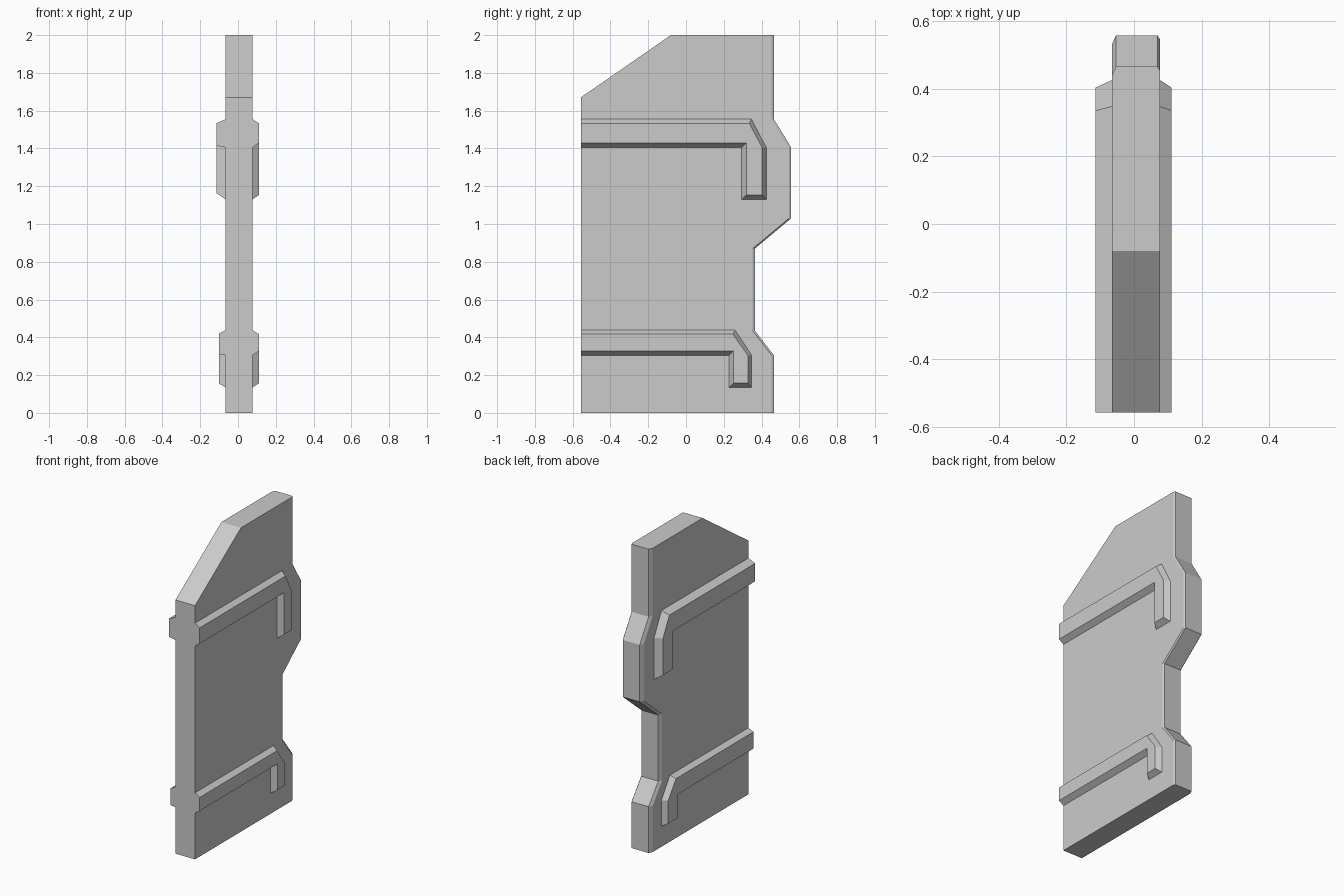
import bpy, bmesh

if "Cube" in bpy.data.objects:
    bpy.data.objects.remove(bpy.data.objects["Cube"])


def loft(name, sections):
    """Closed solid through matching (y, z) outlines at increasing or decreasing x."""
    bm = bmesh.new()
    rings = [[bm.verts.new((x, y, z)) for y, z in pts] for x, pts in sections]
    n = len(rings[0])
    for a, b in zip(rings, rings[1:]):
        for i in range(n):
            j = (i + 1) % n
            bm.faces.new((a[i], a[j], b[j], b[i]))
    bm.faces.new(rings[0][::-1])
    bm.faces.new(rings[-1])
    bmesh.ops.recalc_face_normals(bm, faces=bm.faces[:])
    # merge flat strips left by the chamfer sections
    bmesh.ops.dissolve_limit(bm, angle_limit=0.01, verts=bm.verts[:], edges=bm.edges[:])
    mesh = bpy.data.meshes.new(name)
    bm.to_mesh(mesh)
    bm.free()
    obj = bpy.data.objects.new(name, mesh)
    bpy.context.collection.objects.link(obj)
    return obj


# main panel: stepped rear edge, sloped top front, chamfered rear corners
FRONT = -0.557
profile = [(FRONT, 0), (0.465, 0), (0.465, 0.305), (0.365, 0.435), (0.365, 0.87),
           (0.557, 1.03), (0.557, 1.405), (0.465, 1.555), (0.465, 2),
           (-0.08, 2), (FRONT, 1.67)]


def pulled_in(d):
    return [(y - d if y > 0 else y, z) for y, z in profile]


loft("panel", [(-0.065, pulled_in(0.025)), (-0.053, profile),
               (0.07, profile), (0.077, pulled_in(0.012))])


# raised hooked rails: long bar from the front edge, bent down at the rear
def rail(name, base_x, top_x, bend, back, inner, top, bar_low, end, d, e, f):
    base = [(FRONT, top), (bend, top), (back, bar_low), (back, end),
            (inner, end), (inner, bar_low), (FRONT, bar_low)]
    face = [(FRONT, top - d), (bend - 0.012, top - d), (back - d, bar_low),
            (back - d, end + f), (inner + e, end + f),
            (inner + e, bar_low + e), (FRONT, bar_low + e)]
    loft(name, [(base_x, base), (top_x, face)])


upper = (0.347, 0.425, 0.295, 1.555, 1.405, 1.13)
lower = (0.26, 0.348, 0.228, 0.438, 0.305, 0.135)
rail("upper_rail_right", 0.077, 0.111, *upper, 0.022, 0.024, 0.024)
rail("upper_rail_left", -0.065, -0.114, *upper, 0.022, 0.01, 0.033)
rail("lower_rail_right", 0.077, 0.111, *lower, 0.021, 0.023, 0.022)
rail("lower_rail_left", -0.065, -0.101, *lower, 0.018, 0.005, 0.02)
